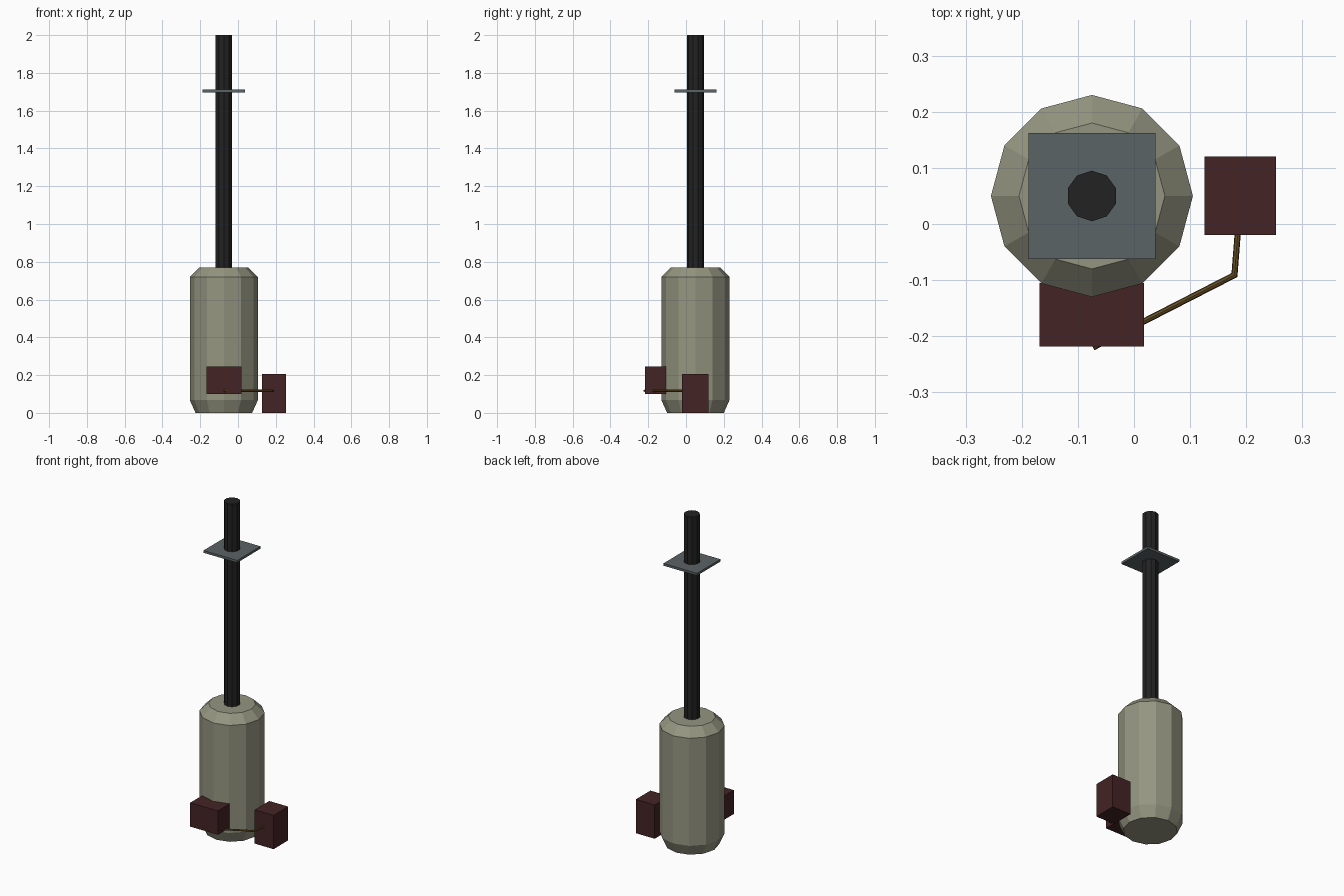
import bpy, bmesh, math
from mathutils import Vector

if "Cube" in bpy.data.objects:
    bpy.data.objects.remove(bpy.data.objects["Cube"])


def material(name, rgb):
    m = bpy.data.materials.new(name)
    m.diffuse_color = (*rgb, 1)
    m.use_nodes = True
    m.node_tree.nodes["Principled BSDF"].inputs["Base Color"].default_value = m.diffuse_color
    return m


TANK = material("pale olive grey", (0.30, 0.30, 0.22))
BLACK = material("soot black", (0.016, 0.016, 0.016))
STEEL = material("blue grey steel", (0.105, 0.125, 0.13))
MAROON = material("dark maroon", (0.058, 0.017, 0.018))
BRASS = material("brown brass", (0.13, 0.075, 0.018))


def add_object(name, bm, mat):
    bmesh.ops.recalc_face_normals(bm, faces=bm.faces)
    mesh = bpy.data.meshes.new(name)
    bm.to_mesh(mesh)
    bm.free()
    mesh.materials.append(mat)
    ob = bpy.data.objects.new(name, mesh)
    bpy.context.collection.objects.link(ob)
    return ob


def box(name, lo, hi, mat):
    bm = bmesh.new()
    bmesh.ops.create_cube(bm, size=1)
    lo, hi = Vector(lo), Vector(hi)
    for v in bm.verts:
        v.co = (lo + hi) / 2 + v.co * (hi - lo)
    return add_object(name, bm, mat)


def loft(name, rings, mat):
    """Skin a list of point rings and cap both ends."""
    bm = bmesh.new()
    loops = [[bm.verts.new(p) for p in ring] for ring in rings]
    n = len(loops[0])
    for a, b in zip(loops, loops[1:]):
        for i in range(n):
            j = (i + 1) % n
            bm.faces.new((a[i], a[j], b[j], b[i]))
    bm.faces.new(loops[0][::-1])
    bm.faces.new(loops[-1])
    return add_object(name, bm, mat)


def lathe(name, profile, sides, centre, mat):
    angles = [math.pi / 2 + math.tau * i / sides for i in range(sides)]
    return loft(name, [[(centre[0] + r * math.cos(a), centre[1] + r * math.sin(a), z)
                        for a in angles] for r, z in profile], mat)


def pipe(name, path, radius, sides, mat):
    """Round pipe along a level path, mitred at the bends."""
    pts = [Vector(p) for p in path]
    rings = []
    for i, p in enumerate(pts):
        d_in = (p - pts[max(i - 1, 0)]).normalized()
        d_out = (pts[min(i + 1, len(pts) - 1)] - p).normalized()
        d = (d_in + d_out).normalized()
        side = Vector((d.y, -d.x, 0))
        stretch = 1 / d.dot(d_out if d_out.length else d_in)
        rings.append([p + side * (radius * stretch * math.cos(math.tau * k / sides))
                      + Vector((0, 0, radius * math.sin(math.tau * k / sides)))
                      for k in range(sides)])
    return loft(name, rings, mat)


AXIS = (-0.075, 0.05)

# Chamfered twelve-sided tank body
lathe("tank", [(0.15, 0), (0.18, 0.067), (0.18, 0.72), (0.13, 0.77)], 12, AXIS, TANK)

# Tall flue rising from the tank, with a square collar plate
lathe("flue", [(0.045, 0.76), (0.045, 2.0)], 10, AXIS, BLACK)
box("flue_collar", (-0.188, -0.062, 1.697), (0.038, 0.162, 1.711), STEEL)

# Control box on the tank front and the separate box beside it
box("front_control_box", (-0.168, -0.218, 0.1), (0.018, -0.105, 0.245), MAROON)
box("side_box", (0.126, -0.02, 0), (0.253, 0.12, 0.205), MAROON)

# Thin feed pipe between the boxes
pipe("feed_pipe", [(-0.073, -0.22, 0.117), (0.179, -0.091, 0.117), (0.185, -0.015, 0.117)],
     0.0055, 8, BRASS)
